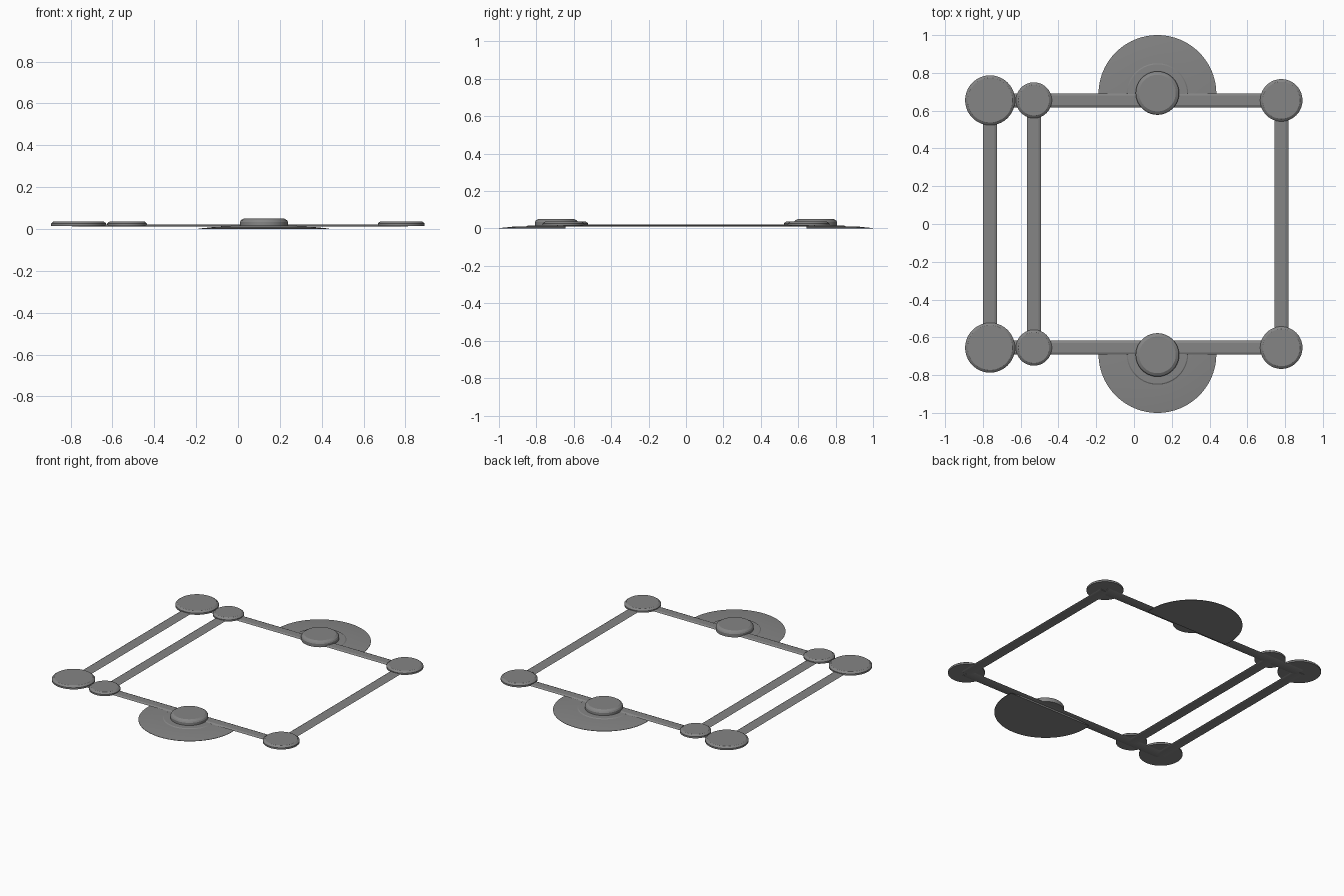
import bpy, bmesh, math
from mathutils import Vector

if "Cube" in bpy.data.objects:
    bpy.data.objects.remove(bpy.data.objects["Cube"])

grey = bpy.data.materials.new("mid_grey")
grey.diffuse_color = (0.235, 0.235, 0.235, 1)
grey.use_nodes = True
grey.node_tree.nodes["Principled BSDF"].inputs["Base Color"].default_value = grey.diffuse_color


def finish(bm, name):
    bmesh.ops.recalc_face_normals(bm, faces=bm.faces)
    me = bpy.data.meshes.new(name)
    bm.to_mesh(me)
    bm.free()
    me.materials.append(grey)
    ob = bpy.data.objects.new(name, me)
    bpy.context.collection.objects.link(ob)
    bpy.context.view_layer.objects.active = ob
    ob.select_set(True)
    bpy.ops.object.shade_smooth_by_angle(angle=math.radians(20))
    ob.select_set(False)


def lathe(name, x, y, profile, cut=None, n=64):
    """Closed round solid from (radius, z) points, bottom to top."""
    bm = bmesh.new()
    rings = [[bm.verts.new((x + r * math.cos(2 * math.pi * i / n),
                            y + r * math.sin(2 * math.pi * i / n), z))
              for i in range(n)] for r, z in profile]
    for a, b in zip(rings, rings[1:]):
        for i in range(n):
            j = (i + 1) % n
            bm.faces.new((a[i], a[j], b[j], b[i]))
    bm.faces.new(rings[0][::-1])
    bm.faces.new(rings[-1])
    if cut is not None:
        # keep only the half outside the rail
        s = 1 if y > 0 else -1
        geom = bm.verts[:] + bm.edges[:] + bm.faces[:]
        res = bmesh.ops.bisect_plane(bm, geom=geom, plane_co=(0, s * cut, 0),
                                     plane_no=(0, s, 0), clear_inner=True)
        edges = [e for e in res["geom_cut"] if isinstance(e, bmesh.types.BMEdge)]
        bmesh.ops.edgeloop_fill(bm, edges=edges)
    finish(bm, name)


# rail cross-section: flat top with narrow chamfers
SECTION = [(-0.026, 0.011), (-0.037, 0.015), (-0.024, 0.021),
           (0.024, 0.021), (0.037, 0.015), (0.026, 0.011)]


def rail(name, p, q):
    bm = bmesh.new()
    p, q = Vector(p), Vector(q)
    d = (q - p).normalized()
    side = Vector((d.y, -d.x))
    ends = []
    for c in (p, q):
        ends.append([bm.verts.new((*(c + side * u), z)) for u, z in SECTION])
    k = len(SECTION)
    for i in range(k):
        j = (i + 1) % k
        bm.faces.new((ends[0][i], ends[0][j], ends[1][j], ends[1][i]))
    bm.faces.new(ends[0])
    bm.faces.new(ends[1][::-1])
    finish(bm, name)


def button(r, top):
    return [(r, 0.015), (r, top - 0.011), (r - 0.005, top - 0.006), (r - 0.014, top)]


LEFT, INNER, MID, RIGHT, Y = -0.762, -0.53, 0.124, 0.78, 0.655

# long rails running front to back
for nm, x in (("left", LEFT), ("inner", INNER), ("right", RIGHT)):
    rail(nm + "_rail", (x, -Y), (x, Y))

for s, end in ((-1, "front"), (1, "back")):
    # cross rail
    rail(end + "_rail", (LEFT, s * Y), (RIGHT, s * Y))
    # corner and inner buttons
    lathe(end + "_left_button", LEFT, s * Y, button(0.132, 0.037))
    lathe(end + "_inner_button", INNER, s * Y, button(0.095, 0.037))
    lathe(end + "_right_button", RIGHT, s * Y, button(0.112, 0.037))
    # raised middle button
    lathe(end + "_middle_button", MID, s * 0.693,
          [(0.115, 0.012), (0.115, 0.034), (0.110, 0.042), (0.097, 0.050)])
    # stepped half-round plate
    lathe(end + "_half_plate", MID, s * 0.688,
          [(0.312, 0.0), (0.312, 0.002), (0.235, 0.010), (0.163, 0.012),
           (0.157, 0.016), (0.10, 0.017)], cut=0.645, n=96)
